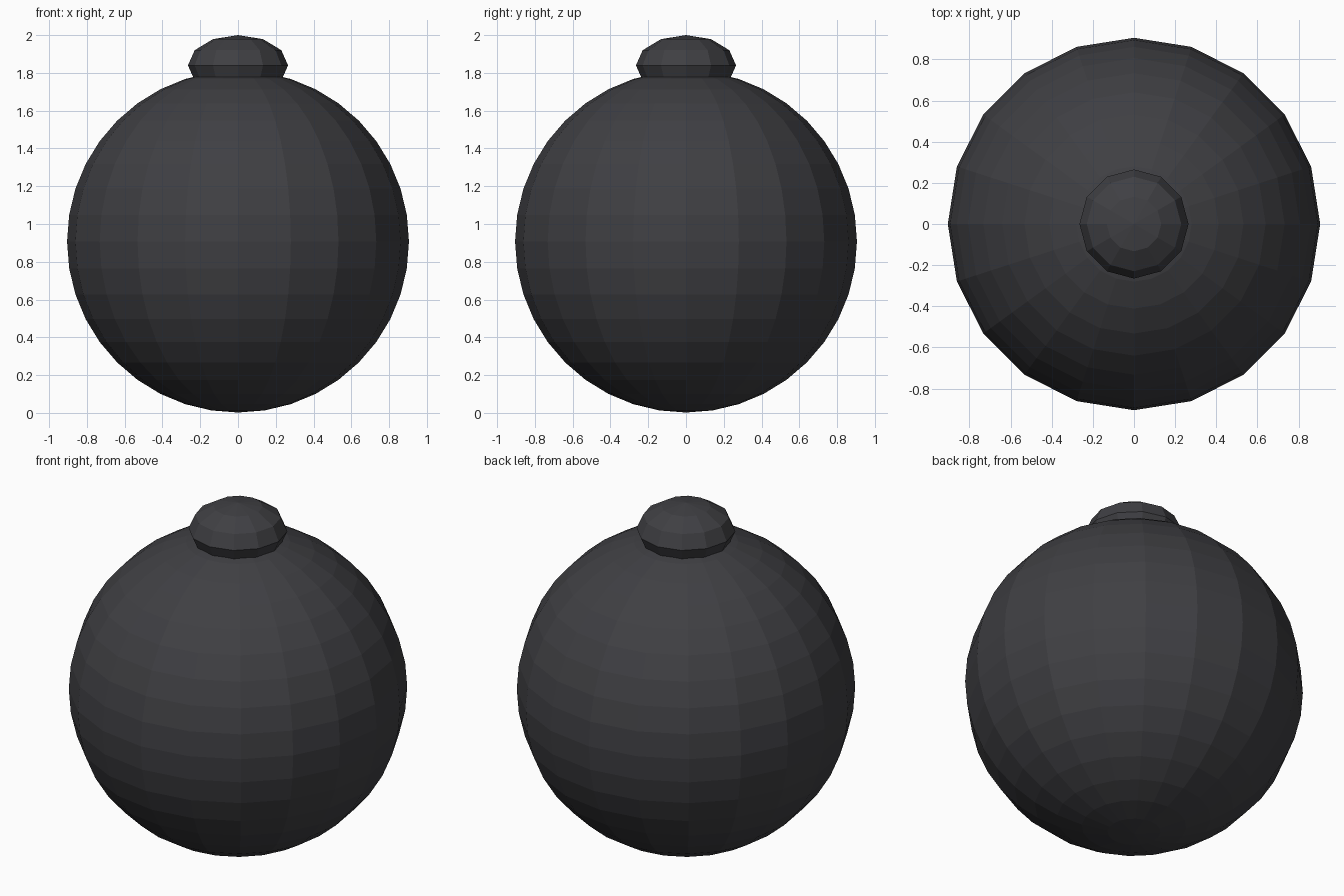
import bpy

if "Cube" in bpy.data.objects:
    bpy.data.objects.remove(bpy.data.objects["Cube"])

dark = bpy.data.materials.new("dark_grey")
dark.diffuse_color = (0.05, 0.05, 0.056, 1)
dark.use_nodes = True
dark.node_tree.nodes["Principled BSDF"].inputs["Base Color"].default_value = dark.diffuse_color


def ball(name, segments, rings, radius, half_height, z):
    """Flat-shaded, optionally squashed sphere centred on the z axis."""
    bpy.ops.mesh.primitive_uv_sphere_add(segments=segments, ring_count=rings, radius=1)
    ob = bpy.context.object
    ob.name = name
    ob.scale = (radius, radius, half_height)
    ob.location = (0, 0, z)
    bpy.ops.object.transform_apply(location=True, rotation=True, scale=True)
    bpy.ops.object.shade_flat()
    ob.data.materials.append(dark)
    return ob


# Round body
ball("body", 20, 20, 0.905, 0.905, 0.907)

# Squashed knob sunk into the top
ball("top_knob", 12, 6, 0.265, 0.16, 1.84)
